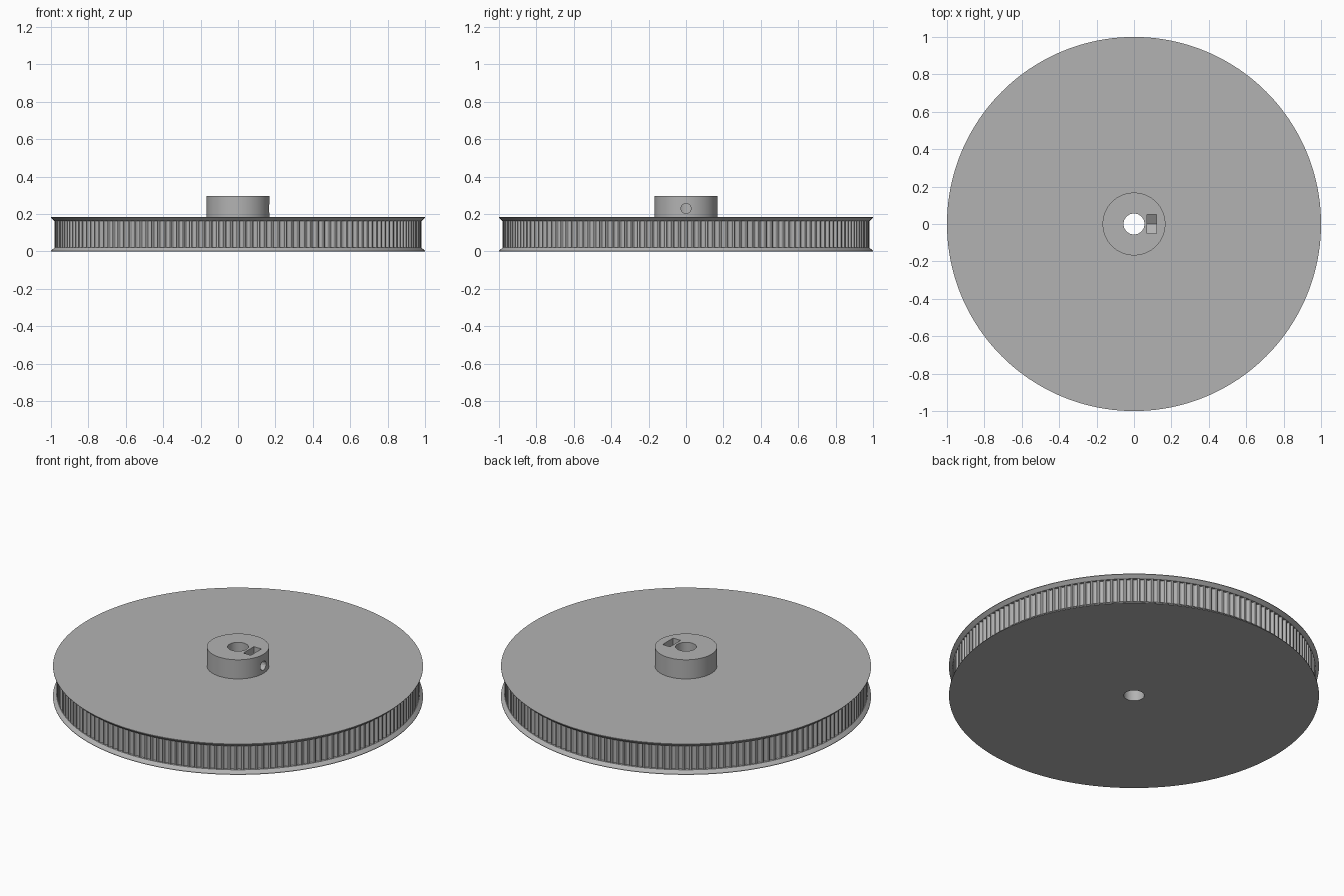
import bpy, bmesh
from math import pi, cos, sin, radians

if "Cube" in bpy.data.objects:
    bpy.data.objects.remove(bpy.data.objects["Cube"])

TEETH = 168
RIM_R, TOOTH_DEPTH = 0.981, 0.014
FLANGE_T, TOP = 0.021, 0.184
HUB_R, HUB_TOP = 0.168, 0.298
BORE_R, SCREW_R, SCREW_Z = 0.056, 0.027, 0.23

grey = bpy.data.materials.new("plain grey")
grey.use_nodes = True
color = (0.45, 0.45, 0.45, 1)
grey.diffuse_color = color
grey.node_tree.nodes["Principled BSDF"].inputs["Base Color"].default_value = color


def loft(name, rings):
    """Solid through matching rings of points, capped at both ends."""
    bm = bmesh.new()
    loops = [[bm.verts.new(p) for p in ring] for ring in rings]
    n = len(loops[0])
    for a, b in zip(loops, loops[1:]):
        for i in range(n):
            j = (i + 1) % n
            bm.faces.new((a[i], a[j], b[j], b[i]))
    bm.faces.new(loops[0][::-1])
    bm.faces.new(loops[-1])
    bmesh.ops.recalc_face_normals(bm, faces=bm.faces)
    mesh = bpy.data.meshes.new(name)
    bm.to_mesh(mesh)
    bm.free()
    mesh.materials.append(grey)
    ob = bpy.data.objects.new(name, mesh)
    bpy.context.collection.objects.link(ob)
    return ob


def circle(r, z, n=TEETH):
    return [(r * cos(2 * pi * i / n), r * sin(2 * pi * i / n), z) for i in range(n)]


# Flanges with a thin rim and a bevelled belt side
lower_flange = loft("lower_flange", [circle(1, 0), circle(1, 0.003), circle(RIM_R, FLANGE_T)])
upper_flange = loft("upper_flange", [circle(RIM_R, TOP - FLANGE_T), circle(1, TOP - 0.003), circle(1, TOP)])

# Toothed rim: one rounded groove repeated around the circle
groove = [(0.12, 0), (0.19, 0.3), (0.27, 0.8), (0.38, 1)]
groove += [(1 - t, d) for t, d in reversed(groove)]
outline = []
for k in range(TEETH):
    for t, d in groove:
        a, r = 2 * pi * (k + t) / TEETH, RIM_R - d * TOOTH_DEPTH
        outline.append((r * cos(a), r * sin(a)))
toothed_rim = loft("toothed_rim", [[(x, y, z) for x, y in outline]
                                   for z in (FLANGE_T, TOP - FLANGE_T)])

# Hub
hub = loft("hub", [circle(HUB_R, TOP, 96), circle(HUB_R, HUB_TOP, 96)])

# Cutters: shaft bore, set screw hole, captive nut slot open at the top
bore = loft("bore_cutter", [circle(BORE_R, -0.1, 48), circle(BORE_R, 0.5, 48)])
screw = loft("screw_cutter", [[(x, u, SCREW_Z + v) for u, v, _ in circle(SCREW_R, 0, 16)]
                              for x in (0.01, 0.3)])
slot = [(0, -0.058), (0.05, -0.029), (0.05, 0.2), (-0.05, 0.2), (-0.05, -0.029)]
nut = loft("nut_cutter", [[(x, y, SCREW_Z + z) for y, z in slot] for x in (0.07, 0.12)])

cuts = {lower_flange: [bore], toothed_rim: [bore],
        upper_flange: [bore, nut], hub: [bore, screw, nut]}
for part, cutters in cuts.items():
    bpy.ops.object.select_all(action='DESELECT')
    part.select_set(True)
    bpy.context.view_layer.objects.active = part
    for cutter in cutters:
        mod = part.modifiers.new(cutter.name, 'BOOLEAN')
        mod.object, mod.operation, mod.solver = cutter, 'DIFFERENCE', 'EXACT'
        bpy.ops.object.modifier_apply(modifier=mod.name)
    bpy.ops.object.shade_smooth_by_angle(angle=radians(12))

for cutter in (bore, screw, nut):
    bpy.data.objects.remove(cutter)
